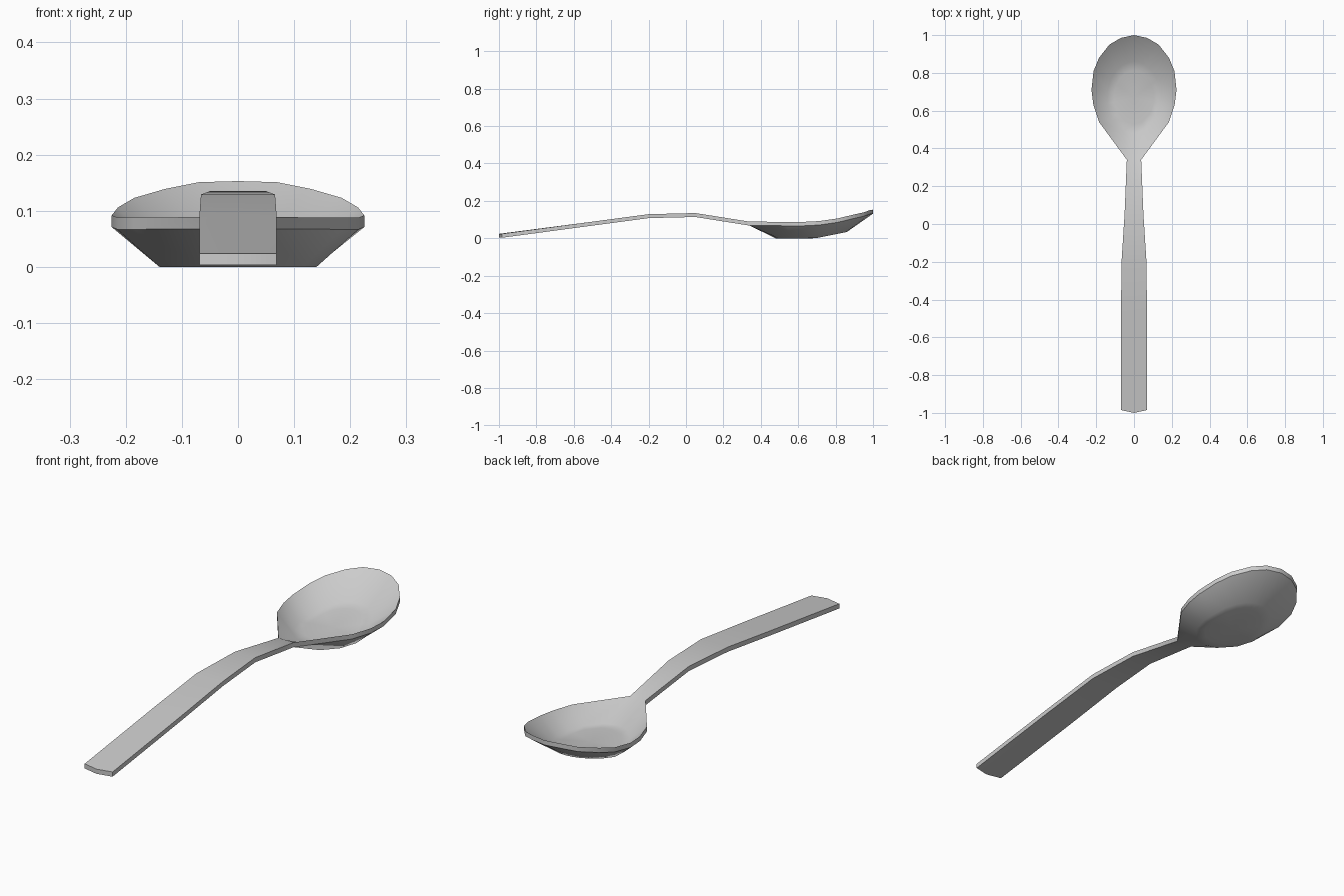
import bpy, bmesh
from math import sin, cos, radians

if "Cube" in bpy.data.objects:
    bpy.data.objects.remove(bpy.data.objects["Cube"])

THICK = 0.021
bm = bmesh.new()

def mirror_loop(half):
    """Closed loop of verts from a right-hand half that starts and ends on x = 0."""
    pts = half + [(-x, y, z) for x, y, z in half[-2:0:-1]]
    return [bm.verts.new(p) for p in pts]

def bridge(a, b):
    n = len(a)
    for i in range(n):
        j = (i + 1) % n
        bm.faces.new((a[i], a[j], b[j], b[i]))

def floor_half(scale):
    """Half of the bowl floor ellipse; the floor lifts gently toward the tip."""
    angles = (-90, -66, -35, -10, 10, 30, 48, 64, 77, 90)
    pts = []
    for d in angles:
        x = 0 if abs(d) == 90 else 0.142 * scale * cos(radians(d))
        y = 0.67 + 0.19 * scale * sin(radians(d))
        pts.append((x, y, max(0, y - 0.69) * 0.2))
    return pts

# Bowl underside: rim, floor edge, inner floor
rim = mirror_loop([(0, .34, .068), (.038, .34, .068), (.185, .54, .067),
                   (.215, .63, .067), (.225, .71, .071), (.214, .81, .085),
                   (.185, .88, .102), (.13, .95, .118), (.07, .985, .130), (0, 1, .132)])
edge = mirror_loop(floor_half(1))
inner = mirror_loop(floor_half(0.75))
bridge(rim, edge)
bridge(edge, inner)
centre = bm.verts.new((0, .67, 0))
for i, v in enumerate(inner):
    bm.faces.new((v, inner[(i + 1) % len(inner)], centre))

# Handle underside: three columns running from the neck to the rounded end
row = [rim[-1], rim[0], rim[1]]
for w, y, z, bulge in ((.050, .05, .114, 0), (.066, -.20, .108, 0),
                       (.069, -.50, .068, 0), (.069, -.985, .003, .015)):
    new = [bm.verts.new((x, y - (bulge if x == 0 else 0), z)) for x in (-w, 0, w)]
    for k in (0, 1):
        bm.faces.new((row[k], row[k + 1], new[k + 1], new[k]))
    row = new

# Thicken straight up so the rim has vertical sides
res = bmesh.ops.extrude_face_region(bm, geom=bm.faces[:], use_keep_orig=True)
top = [g for g in res["geom"] if isinstance(g, bmesh.types.BMVert)]
bmesh.ops.translate(bm, verts=top, vec=(0, 0, THICK))
bmesh.ops.recalc_face_normals(bm, faces=bm.faces[:])

mesh = bpy.data.meshes.new("spoon")
bm.to_mesh(mesh)
bm.free()
spoon = bpy.data.objects.new("spoon", mesh)
bpy.context.collection.objects.link(spoon)
bpy.context.view_layer.objects.active = spoon
spoon.select_set(True)
bpy.ops.object.shade_smooth_by_angle(angle=radians(46))
